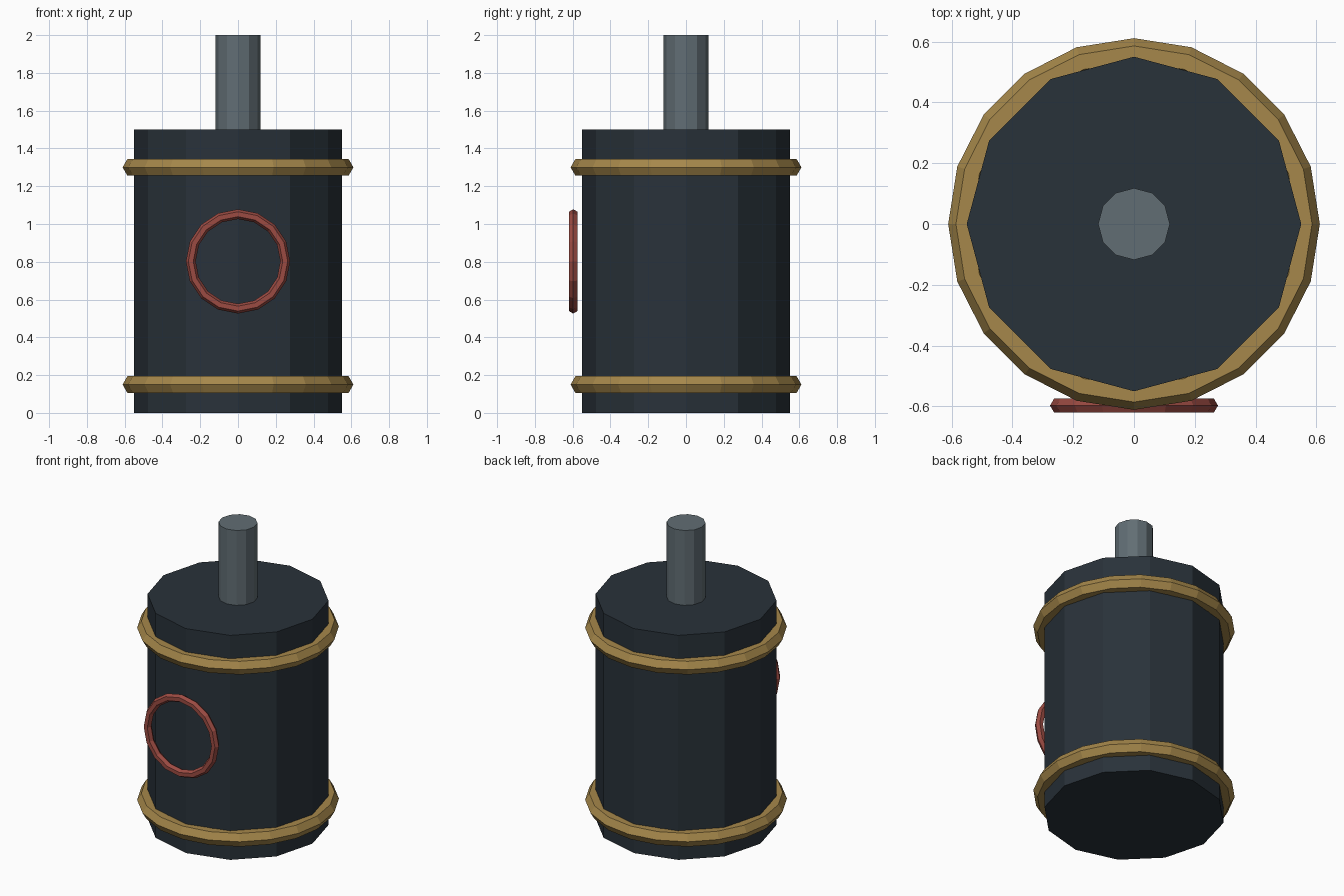
import bpy
import math

if "Cube" in bpy.data.objects:
    bpy.data.objects.remove(bpy.data.objects["Cube"])


def paint(name, color):
    mat = bpy.data.materials.new(name)
    mat.diffuse_color = (*color, 1)
    mat.use_nodes = True
    mat.node_tree.nodes["Principled BSDF"].inputs["Base Color"].default_value = mat.diffuse_color
    return mat


DARK = paint("dark_steel", (0.022, 0.032, 0.042))
STEEL = paint("grey_steel", (0.12, 0.155, 0.175))
BRASS = paint("brass", (0.38, 0.245, 0.07))
RED = paint("red", (0.33, 0.07, 0.055))


def finish(name, mat):
    obj = bpy.context.object
    obj.name = name
    obj.data.materials.append(mat)
    return obj


def cylinder(name, radius, z0, z1, mat):
    bpy.ops.mesh.primitive_cylinder_add(
        vertices=12, radius=radius, depth=z1 - z0, location=(0, 0, (z0 + z1) / 2))
    return finish(name, mat)


def ring(name, location, major, minor, segments, mat, rotation=(0, 0, 0)):
    bpy.ops.mesh.primitive_torus_add(
        major_radius=major, minor_radius=minor, major_segments=segments,
        minor_segments=6, location=location, rotation=rotation)
    return finish(name, mat)


# Body and top shaft
cylinder("body", 0.55, 0, 1.5, DARK)
cylinder("shaft", 0.118, 1.48, 2.0, STEEL)

# Brass bands around the body
for name, z in (("lower_band", 0.15), ("upper_band", 1.3)):
    ring(name, (0, 0, z), 0.56, 0.051, 20, BRASS)

# Red ring standing just off the front face
ring("front_ring", (0, -0.597, 0.802), 0.25, 0.026, 16, RED, (math.pi / 2, 0, 0))
